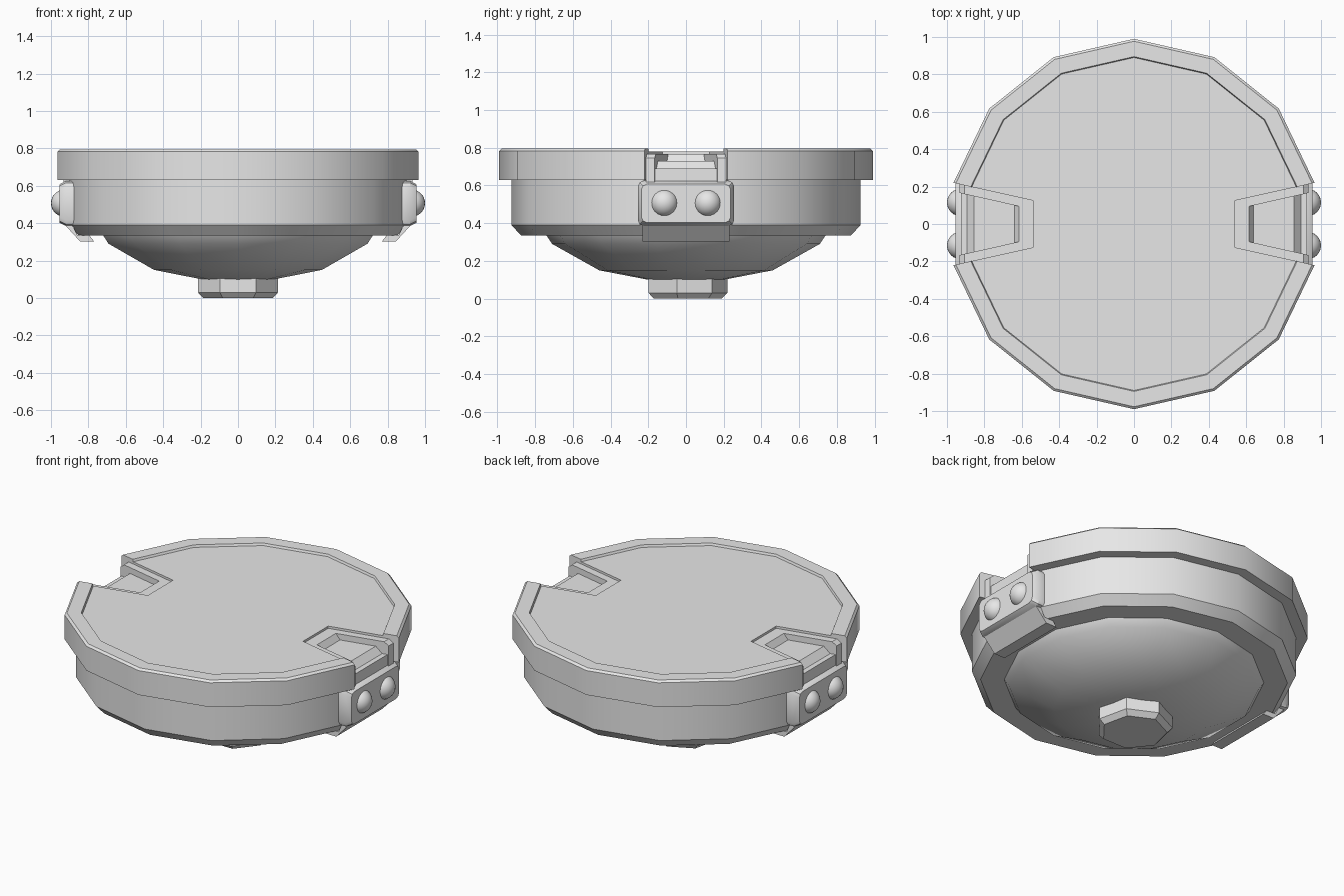
import bpy, bmesh
from math import sin, cos, tau, radians

if "Cube" in bpy.data.objects:
    bpy.data.objects.remove(bpy.data.objects["Cube"])

grey = bpy.data.materials.new("plain_grey")
grey.use_nodes = True
grey.diffuse_color = (0.8, 0.8, 0.8, 1)
grey.node_tree.nodes["Principled BSDF"].inputs["Base Color"].default_value = (0.8, 0.8, 0.8, 1)


def make(name, bm):
    bmesh.ops.recalc_face_normals(bm, faces=bm.faces)
    mesh = bpy.data.meshes.new(name)
    bm.to_mesh(mesh)
    bm.free()
    mesh.materials.append(grey)
    ob = bpy.data.objects.new(name, mesh)
    bpy.context.collection.objects.link(ob)
    return ob


def skin(bm, rings):
    """Join rings of points into a capped solid."""
    loops = [[bm.verts.new(p) for p in ring] for ring in rings]
    n = len(loops[0])
    for a, b in zip(loops, loops[1:]):
        for i in range(n):
            j = (i + 1) % n
            bm.faces.new((a[i], a[j], b[j], b[i]))
    bm.faces.new(loops[0])
    bm.faces.new(loops[-1])


def lathe(name, profile, sides):
    bm = bmesh.new()
    skin(bm, [[(r * sin(tau * i / sides), r * cos(tau * i / sides), z)
               for i in range(sides)] for r, z in profile])
    return make(name, bm)


def outer(x):
    return 0.125 + (x - 0.54) * 0.2235


def inner(x):
    return 0.1 + (x - 0.64) * 0.225


def strip(bm, profile, near, far):
    """Extrude an x-z profile between two widths that depend on x."""
    skin(bm, [[(x, f(x), z) for x, z in profile] for f in (near, far)])


def mirrored(ob):
    ob.modifiers.new("other_side", "MIRROR")
    return ob


def apply_modifiers(ob):
    bpy.context.view_layer.objects.active = ob
    for mod in list(ob.modifiers):
        bpy.ops.object.modifier_apply(modifier=mod.name)


# Turned shell: lower bowl, foot and rimmed lid
body = lathe("lower_body", [(0.2, 0.1), (0.46, 0.15), (0.71, 0.29), (0.74, 0.335),
                            (0.875, 0.335), (0.925, 0.39), (0.925, 0.645)], 14)
foot = lathe("foot", [(0.19, 0), (0.22, 0.03), (0.22, 0.14)], 7)
lid = lathe("lid", [(0.88, 0.63), (0.99, 0.63), (0.99, 0.783), (0.977, 0.795),
                    (0.895, 0.795), (0.89, 0.781)], 14)

# Tapered notches on both sides of the lid
bm = bmesh.new()
strip(bm, [(0.54, 0.5), (1.1, 0.5), (1.1, 0.95), (0.54, 0.95)],
      lambda x: -outer(x), outer)
cutter = mirrored(make("notch_cutter", bm))
cutter.hide_render = True
cut = lid.modifiers.new("notches", "BOOLEAN")
cut.operation = "DIFFERENCE"
cut.solver = "EXACT"
cut.object = cutter
apply_modifiers(lid)
bpy.data.objects.remove(cutter)

# Latch tray: stepped floor between two raised side rails
bm = bmesh.new()
strip(bm, [(0.54, 0.6), (0.54, 0.767), (0.615, 0.767), (0.64, 0.73), (0.855, 0.73),
           (0.893, 0.69), (0.925, 0.69), (0.925, 0.6)],
      lambda x: -inner(x), inner)
for side in (-1, 1):
    strip(bm, [(0.54, 0.6), (0.54, 0.767), (0.905, 0.767), (0.932, 0.745), (0.932, 0.6)],
          lambda x: side * inner(x), lambda x: side * outer(x))
tray = mirrored(make("latch_tray", bm))

# Clasp plate with cut corners and a chamfered face


def plate_ring(x, inset):
    w, h, c = 0.255 - inset, 0.12 - inset, 0.03
    corner = [(w, h - c), (w - c * 0.3, h - c * 0.3), (w - c, h)]
    pts = corner + [(-y, z) for y, z in reversed(corner)]
    pts += [(-y, -z) for y, z in pts]
    return [(x, y, z + 0.505) for y, z in pts]


bm = bmesh.new()
skin(bm, [plate_ring(0.875, 0), plate_ring(0.92, 0), plate_ring(0.955, 0.018)])
plate = mirrored(make("clasp_plate", bm))

# Hook tab folded under the body
bm = bmesh.new()
strip(bm, [(0.925, 0.39), (0.845, 0.303), (0.77, 0.303), (0.795, 0.335),
           (0.86, 0.337), (0.885, 0.39)], lambda x: -0.23, lambda x: 0.23)
tab = mirrored(make("hook_tab", bm))

# Round studs
bm = bmesh.new()
for side in (-1, 1):
    made = bmesh.ops.create_uvsphere(bm, u_segments=24, v_segments=14, radius=0.073)
    bmesh.ops.translate(bm, verts=made["verts"], vec=(0.927, side * 0.115, 0.507))
studs = mirrored(make("clasp_studs", bm))

# Shading
parts = [body, foot, lid, tray, plate, tab, studs]
bpy.ops.object.select_all(action="DESELECT")
for ob in parts:
    apply_modifiers(ob)
    ob.select_set(True)
bpy.ops.object.shade_smooth_by_angle(angle=radians(30))
